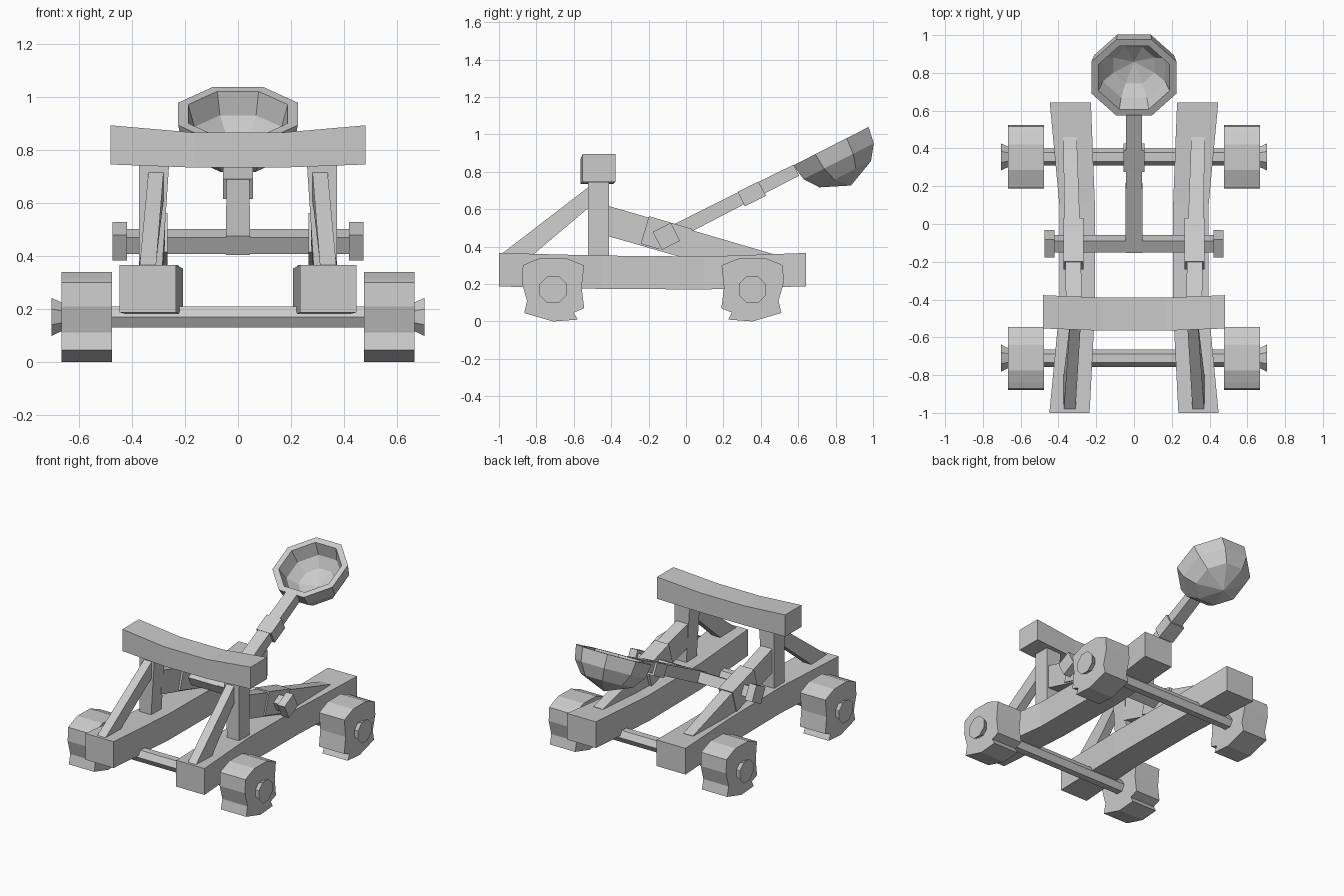
import bpy, bmesh
from math import sin, cos, pi, radians
from mathutils import Matrix, Vector

if "Cube" in bpy.data.objects:
    bpy.data.objects.remove(bpy.data.objects["Cube"])


def loft(name, rings, mirror=False, caps=True, matrix=None):
    """Skin a list of equal-length point rings; optionally mirror across x."""
    bm = bmesh.new()
    loops = [[bm.verts.new(p) for p in r] for r in rings]
    n = len(loops[0])
    for a, b in zip(loops, loops[1:]):
        for i in range(n):
            j = (i + 1) % n
            bm.faces.new((a[i], a[j], b[j], b[i]))
    if caps:
        bm.faces.new(loops[0][::-1])
        bm.faces.new(loops[-1])
    bmesh.ops.remove_doubles(bm, verts=bm.verts, dist=1e-5)
    bmesh.ops.recalc_face_normals(bm, faces=bm.faces)
    if matrix:
        bm.transform(matrix)
    me = bpy.data.meshes.new(name)
    bm.to_mesh(me)
    bm.free()
    ob = bpy.data.objects.new(name, me)
    bpy.context.collection.objects.link(ob)
    if mirror:
        ob.modifiers.new("mirror", 'MIRROR')
    return ob


def rect_y(y, x0, x1, z0, z1):
    return [(x0, y, z0), (x1, y, z0), (x1, y, z1), (x0, y, z1)]


def rect_x(x, y0, y1, z0, z1):
    return [(x, y0, z0), (x, y1, z0), (x, y1, z1), (x, y0, z1)]


def rect_z(z, x0, x1, y0, y1):
    return [(x0, y0, z), (x1, y0, z), (x1, y1, z), (x0, y1, z)]


def ngon_x(x, r, y, z, n, phase=0.0):
    return [(x, y + r * cos(phase + 2 * pi * i / n), z + r * sin(phase + 2 * pi * i / n))
            for i in range(n)]


def box(name, centre, size, pitch, mirror=False):
    sx, sy, sz = (s / 2 for s in size)
    m = Matrix.Translation(centre) @ Matrix.Rotation(radians(pitch), 4, 'X')
    return loft(name, [rect_y(-sy, -sx, sx, -sz, sz), rect_y(sy, -sx, sx, -sz, sz)],
                mirror, matrix=m)


# side rails, bowed inward and sagging slightly
loft("side_rail", [rect_y(-1.0, .235, .448, .187, .366),
                   rect_y(-.45, .207, .395, .174, .352),
                   rect_y(.10, .207, .395, .171, .347),
                   rect_y(.642, .228, .446, .188, .366)], True)

# wheels with worn rims, hubs and axles
worn = [(-.13, .145), (-.065, .17), (.07, .168), (.165, .13), (.152, .01), (.166, -.10),
        (.11, -.122), (.13, -.16), (0, -.17), (-.155, -.125), (-.14, -.06), (-.168, .04),
        (-.162, .13)]
for label, y0, flip in (("front", -.71, 1), ("rear", .355, -1)):
    loft(label + "_wheel", [[(x, y0 + flip * y, .17 + z) for y, z in worn]
                            for x in (.477, .667)], True)
    loft(label + "_hub", [ngon_x(.66, .055, y0, .17, 8, pi / 8),
                          ngon_x(.705, .078, y0, .17, 8, pi / 8)], True)
    loft(label + "_axle", [ngon_x(x, .046, y0, .17, 6) for x in (-.49, .49)])

# uprights and the bowed stop beam on top
loft("upright_post", [rect_z(.33, .288, .375, -.525, -.412),
                      rect_z(.755, .26, .375, -.525, -.412)], True)
loft("stop_beam", [rect_x(-.482, -.553, -.377, .746, .894),
                   rect_x(-.16, -.565, -.39, .734, .866),
                   rect_x(.16, -.565, -.39, .734, .866),
                   rect_x(.482, -.553, -.377, .746, .894)])

# sloping front braces and rear braces
loft("front_brace", [[(.31, -.985, .362), (.372, -.985, .362), (.375, -.82, .355), (.312, -.82, .355)],
                     [(.28, -.50, .735), (.337, -.50, .735), (.337, -.50, .625), (.28, -.50, .625)]],
     True)
loft("rear_brace", [rect_y(-.43, .275, .36, .46, .622),
                    rect_y(-.03, .285, .367, .345, .506),
                    rect_y(.46, .303, .375, .24, .362)], True)
pivot = Vector((0, -.105, .455))
box("brace_sleeve", pivot + Vector((.32, 0, 0)), (.106, .24, .154), -16.5, True)

# torsion rod with end caps
tilt = 27
box("torsion_rod", pivot, (.86, .07, .07), tilt)
box("rod_end_cap", pivot + Vector((.447, 0, 0)), (.054, .108, .108), tilt, True)

# throwing arm, tapering to the bucket, with collar
along = Matrix.Translation(pivot) @ Matrix.Rotation(radians(tilt), 4, 'X')
loft("throwing_arm", [rect_y(-.035, -.046, .046, -.04, .04),
                      rect_y(.78, -.041, .041, -.033, .033)], matrix=along)
box("arm_collar", along @ Vector((0, .51, -.005)), (.112, .125, .086), tilt)

# eight-sided bucket: outer shell, rim and inner shell
profile = [(0, -.236), (.155, -.168), (.211, -.09), (.226, 0),
           (.188, 0), (.165, -.09), (.108, -.145), (0, -.185)]
bucket = Matrix.Translation((0, .775, .937)) @ Matrix.Rotation(radians(tilt), 4, 'X')
rings = [[(a / cos(pi / 8) * cos(pi / 8 + i * pi / 4), a / cos(pi / 8) * sin(pi / 8 + i * pi / 4), h)
          for i in range(8)] for a, h in profile]
loft("bucket", rings, caps=False, matrix=bucket)
